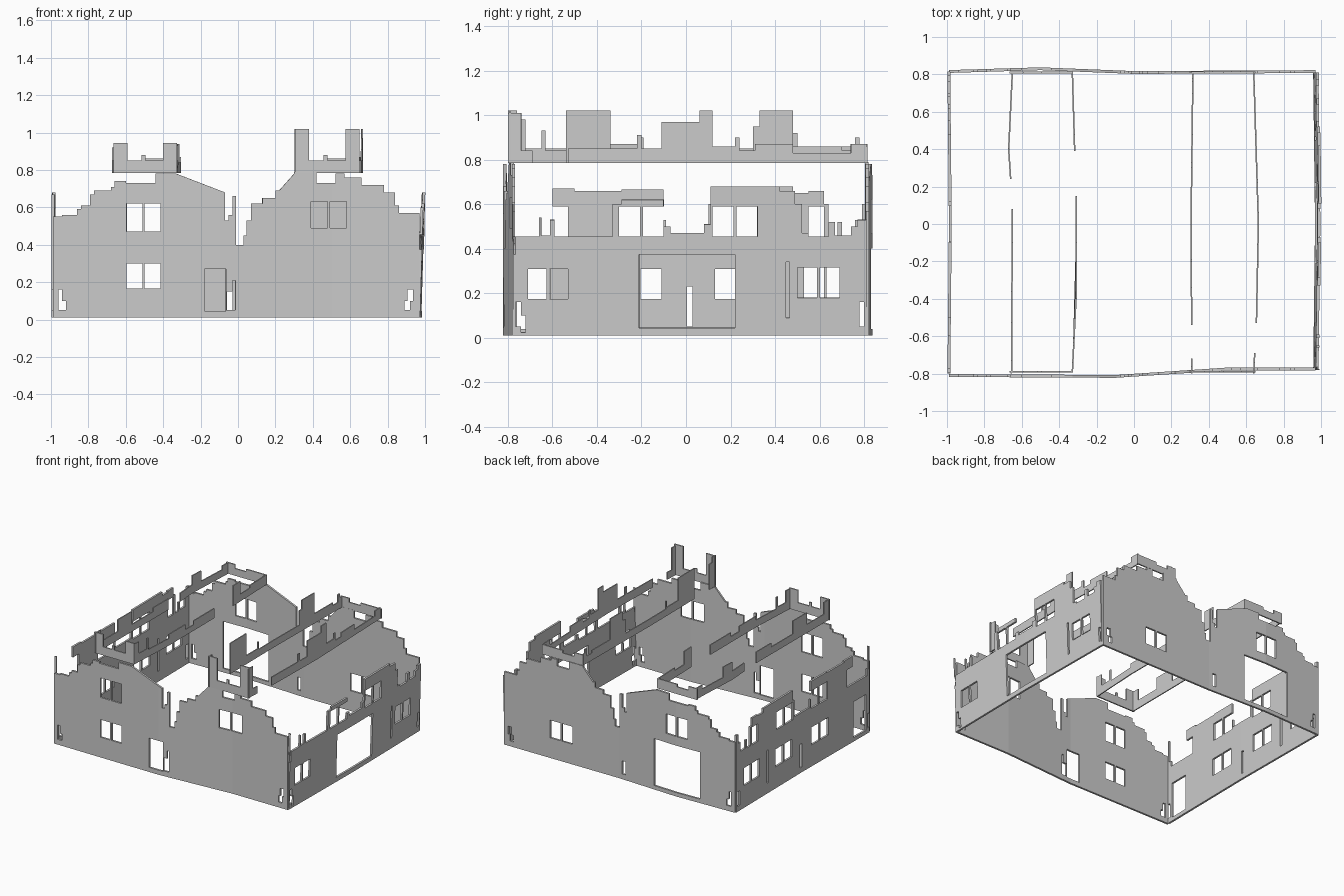
import bpy
import bmesh
from mathutils import Vector

default_cube = bpy.data.objects.get("Cube")
if default_cube:
    bpy.data.objects.remove(default_cube)

# Single plaster colour
plaster = bpy.data.materials.new("plain_grey_plaster")
plaster.use_nodes = True
GREY = (.6, .6, .6, 1)
plaster.diffuse_color = GREY
plaster.node_tree.nodes["Principled BSDF"].inputs["Base Color"].default_value = GREY

MULLION = .006


def skyline(start, steps, bottom):
    """Outline of a broken wall: each step is (end, height) or (end, height, end_height)."""
    points = [(start, bottom)]
    for step in steps:
        points += [(start, step[1]), (step[0], step[-1])]
        start = step[0]
    points.append((start, bottom))
    clean = []
    for point in points:
        if not clean or point != clean[-1]:
            clean.append(point)
    return clean


def window(left, right, bottom, top):
    """Two panes separated by a narrow mullion."""
    middle = (left + right) / 2
    return [(left, middle - MULLION, bottom, top),
            (middle + MULLION, right, bottom, top)]


def bend_at(bend, u):
    """Sideways position of a warped wall at distance u along it."""
    for (u0, v0), (u1, v1) in zip(bend, bend[1:]):
        if u <= u1:
            return v0 + (v1 - v0) * (u - u0) / (u1 - u0)
    return bend[-1][1]


def cut(bm, point, normal):
    geometry = bm.verts[:] + bm.edges[:] + bm.faces[:]
    bmesh.ops.bisect_plane(bm, geom=geometry, dist=1e-5, plane_co=point, plane_no=normal)


def wall(name, axis, bend, start, steps, holes=(), bottom=.01, lean=0, thickness=.015):
    """Flat broken outline, holes cut out, bent into place and thickened."""
    bm = bmesh.new()
    outline = skyline(start, steps, bottom)
    bm.faces.new([bm.verts.new((u, 0, z)) for u, z in outline])
    for u, v in bend[1:-1]:
        cut(bm, (u, 0, 0), (1, 0, 0))
    for left, right, low, high in holes:
        for u in (left, right):
            cut(bm, (u, 0, 0), (1, 0, 0))
        for z in (low, high):
            cut(bm, (0, 0, z), (0, 0, 1))
        inside = []
        for face in bm.faces:
            centre = face.calc_center_bounds()
            if left < centre.x < right and low < centre.z < high:
                inside.append(face)
        bmesh.ops.delete(bm, geom=inside, context='FACES')
    for vert in bm.verts:
        u, z = vert.co.x, vert.co.z
        side = bend_at(bend, u) + lean * z
        vert.co = Vector((u, side, z)) if axis == "x" else Vector((side, u, z))
    mesh = bpy.data.meshes.new(name)
    bm.to_mesh(mesh)
    bm.free()
    mesh.materials.append(plaster)
    obj = bpy.data.objects.new(name, mesh)
    bpy.context.collection.objects.link(obj)
    solid = obj.modifiers.new("wall_thickness", 'SOLIDIFY')
    solid.thickness = thickness
    solid.offset = 0
    return obj


# Twin crumbling gables, shared by the front and back walls
gables = [(-.94, .55), (-.86, .56), (-.84, .59), (-.79, .61), (-.77, .67), (-.68, .69),
          (-.66, .71), (-.6, .74), (-.44, .73), (-.33, .78), (-.07, .78, .68),
          (-.05, .53), (-.03, .56), (-.01, .66), (.03, .4), (.045, .45), (.07, .53),
          (.13, .62), (.2, .65), (.22, .69), (.3, .69, .78), (.42, .79), (.52, .73),
          (.57, .78), (.66, .76), (.78, .72), (.84, .68), (.86, .61), (.97, .57)]

# Chipped holes by the ground in both gable walls
chips = [(-.96, -.94, .05, .16), (-.94, -.92, .05, .1),
         (.89, .92, .05, .1), (.905, .935, .1, .16), (-.06, -.03, .05, .15)]

front_openings = (chips + window(-.595, -.415, .47, .62) + window(-.595, -.415, .165, .3)
                  + window(.39, .58, .49, .63)
                  + [(-.18, -.065, .045, .27), (-.03, -.015, .05, .21)])
wall("front_wall", "x", [(-1, -.81), (-.1, -.815), (.5, -.775), (1, -.775)],
     -.99, gables, front_openings)

back_openings = (chips + window(-.595, -.415, .47, .62) + window(.39, .58, .165, .3)
                 + [(-.7, -.31, .04, .4)])
wall("back_wall", "x", [(-1, .815), (-.5, .83), (0, .81), (1, .815)],
     -.99, gables, back_openings)

# Left side wall with a wide gateway
left_steps = [(-.78, .6), (-.66, .455), (-.65, .54), (-.61, .46), (-.59, .53), (-.33, .455),
              (-.29, .6), (-.1, .62), (-.07, .5), (.08, .47), (.11, .51), (.42, .68),
              (.49, .66), (.52, .6), (.55, .47), (.64, .455), (.67, .52), (.74, .46),
              (.77, .5), (.81, .53)]
left_openings = (window(-.71, -.53, .175, .31) + window(.5, .69, .18, .315)
                 + window(-.3, -.1, .455, .59) + window(.12, .32, .455, .59)
                 + [(-.21, .22, .045, .375), (.45, .465, .09, .34),
                    (-.765, -.74, .05, .16), (-.74, -.72, .025, .1),
                    (.78, .8, .05, .16)])
wall("left_wall", "y", [(-.81, .965), (0, .975), (.82, .965)],
     -.775, left_steps, left_openings, lean=.03)

# Right side wall with a doorway and rows of windows
right_steps = [(-.79, .67), (-.77, .5), (-.6, .455), (-.5, .67), (-.29, .66), (-.1, .665),
               (-.09, .53), (.1, .47), (.12, .6), (.48, .68), (.55, .65), (.62, .66),
               (.64, .6), (.68, .455), (.7, .52), (.76, .46), (.79, .53), (.815, .6)]
right_openings = (window(-.31, -.11, .175, .31) + window(.13, .33, .175, .31)
                  + window(.53, .72, .18, .315) + window(-.3, -.1, .455, .59)
                  + window(.12, .32, .455, .59)
                  + [(-.6, -.53, .455, .59), (.55, .62, .455, .59),
                     (-.76, -.61, .04, .315), (.005, .03, .05, .23),
                     (.42, .44, .09, .34), (-.8, -.78, .05, .16), (.77, .8, .05, .16)])
wall("right_wall", "y", [(-.82, -.99), (0, -.982), (.82, -.99)],
     -.8, right_steps, right_openings)

# Floating upper storey remains: long strips along the depth
EAVES = .785


def strip(name, bend, start, steps):
    wall(name, "y", bend, start, steps, bottom=EAVES, thickness=.008)


inner_left = [(-.8, .31), (0, .305), (.82, .315)]
outer_left = [(-.8, .64), (-.5, .655), (0, .665), (.82, .64)]
inner_right = [(-.8, -.33), (-.4, -.31), (.15, -.31), (.82, -.33)]
outer_right = [(-.8, -.655), (.1, -.65), (.4, -.67), (.82, -.65)]

strip("left_inner_stub", inner_left, -.8, [(-.76, 1.02), (-.72, .98)])
strip("left_outer_stub", outer_left, -.8, [(-.74, 1.01), (-.69, .84)])
strip("left_inner_strip", inner_left, -.54,
      [(-.34, 1.02), (-.2, .85), (-.19, .9), (.3, .84), (.33, .95), (.48, 1.02),
       (.7, .86), (.76, .84), (.78, .9), (.81, .87)])
strip("left_outer_strip", outer_left, -.53,
      [(-.22, .85), (-.2, .91), (-.11, .85), (.06, .97), (.12, 1.02), (.22, .86),
       (.24, .9), (.31, .84), (.48, .87), (.74, .83), (.81, .87)])
strip("right_inner_front", inner_right, -.79,
      [(-.74, .94), (-.65, .85), (-.63, .93), (-.4, .84), (-.2, .87), (-.1, .83), (.15, .86)])
strip("right_inner_back", inner_right, .39, [(.48, .94), (.6, .84), (.81, .86)])
strip("right_outer_front", outer_right, -.8,
      [(-.73, .94), (-.53, .85), (-.36, .94), (-.1, .84), (.08, .87)])
strip("right_outer_back", outer_right, .24, [(.4, .85), (.5, .92), (.74, .84), (.81, .87)])

# Upper storey end pieces, closing the strips at front and back
for side, low, high, peak in (("left", .305, .65, 1.02), ("right", -.665, -.325, .945)):
    centre = (low + high) / 2
    post = .075
    front_steps = [(low + post, peak), (centre - .02, .85), (centre, .88),
                   (high - post, .85), (high, peak)]
    back_steps = [(low + post, .87), (centre, .84), (high, .86)]
    for end, y, steps in (("front", -.79, front_steps), ("back", .81, back_steps)):
        wall(side + "_upper_" + end, "x", [(-1, y), (1, y)], low, steps,
             bottom=EAVES, thickness=.01)
